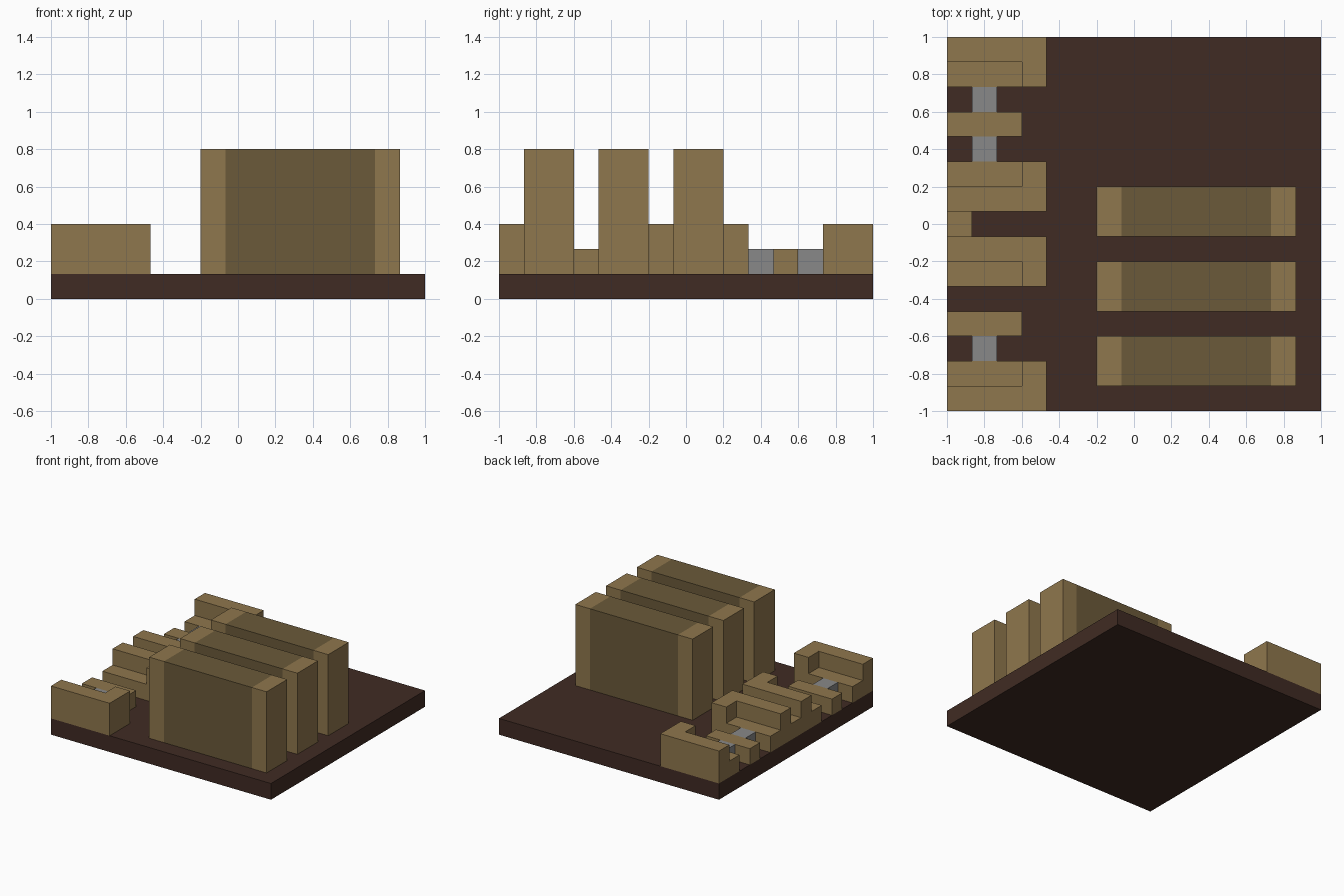
import bpy
import bmesh
from mathutils import Vector

cube = bpy.data.objects.get("Cube")
if cube:
    bpy.data.objects.remove(cube, do_unlink=True)

CELLS = 15          # the floor is a square of 15 cells
U = 2 / CELLS       # size of one cell


def material(name, colour):
    m = bpy.data.materials.new(name)
    m.use_nodes = True
    m.diffuse_color = (*colour, 1)
    m.node_tree.nodes["Principled BSDF"].inputs["Base Color"].default_value = (*colour, 1)
    return m


tan = material("light wood", (0.275, 0.184, 0.074))
olive = material("shelf contents", (0.147, 0.102, 0.042))
brown = material("dark floor", (0.051, 0.024, 0.017))
grey = material("grey", (0.246, 0.246, 0.246))


def prism(name, plan, z0, z1, *mats):
    """Extrude a plan outline, given in cells, from z0 up to z1."""
    bm = bmesh.new()
    half = CELLS / 2
    base = bm.faces.new([bm.verts.new(((x - half) * U, (y - half) * U, z0 * U))
                         for x, y in plan])
    top = bmesh.ops.extrude_face_region(bm, geom=[base])["geom"]
    bmesh.ops.translate(bm, vec=Vector((0, 0, (z1 - z0) * U)),
                        verts=[v for v in top if isinstance(v, bmesh.types.BMVert)])
    bmesh.ops.recalc_face_normals(bm, faces=bm.faces)
    mesh = bpy.data.meshes.new(name)
    bm.to_mesh(mesh)
    bm.free()
    for m in mats:
        mesh.materials.append(m)
    ob = bpy.data.objects.new(name, mesh)
    bpy.context.collection.objects.link(ob)
    return ob


def box(name, x0, x1, y0, y1, z0, z1, *mats):
    return prism(name, [(x0, y0), (x1, y0), (x1, y1), (x0, y1)], z0, z1, *mats)


def bookcase(name, y):
    """Tall case with light end panels and a darker middle."""
    ob = box(name, 6, 14, y, y + 2, 1, 6, tan, olive)
    bm = bmesh.new()
    bm.from_mesh(ob.data)
    cuts = [(c - CELLS / 2) * U for c in (7, 13)]
    for x in cuts:
        bmesh.ops.bisect_plane(bm, geom=bm.verts[:] + bm.edges[:] + bm.faces[:],
                               plane_co=(x, 0, 0), plane_no=(1, 0, 0))
    for f in bm.faces:
        f.material_index = int(cuts[0] < f.calc_center_median().x < cuts[1])
    bm.to_mesh(ob.data)
    bm.free()


def bench(name, back, side):
    """Bench whose back starts at row `back`; its seat lies toward `side` in y."""
    outer = back if side > 0 else back + 1
    inner, front = outer + side, outer + 2 * side
    prism(name + "_back_and_arm",
          [(0, outer), (4, outer), (4, front), (3, front), (3, inner), (0, inner)], 1, 3, tan)
    box(name + "_seat", 0, 3, min(inner, front), max(inner, front), 1, 2, tan)


# Floor
box("floor", 0, CELLS, 0, CELLS, 0, 1, brown)

# Three bookcases
for i, name in enumerate(("front", "middle", "rear")):
    bookcase(name + "_bookcase", 1 + 3 * i)

# Four benches in two facing pairs
bench("front_bench", 0, 1)
bench("front_inner_bench", 6, -1)
bench("rear_inner_bench", 8, 1)
bench("rear_bench", 14, -1)

# Tables, with grey blocks beside them
for name, y in (("front", 3), ("rear", 11)):
    box(name + "_table", 0, 3, y, y + 1, 1, 2, tan)
for i, y in enumerate((2, 10, 12)):
    box(f"grey_block_{i + 1}", 1, 2, y, y + 1, 1, 2, grey)

# Low block between the two bench pairs
box("side_block", 0, 1, 7, 8, 1, 2, tan)
